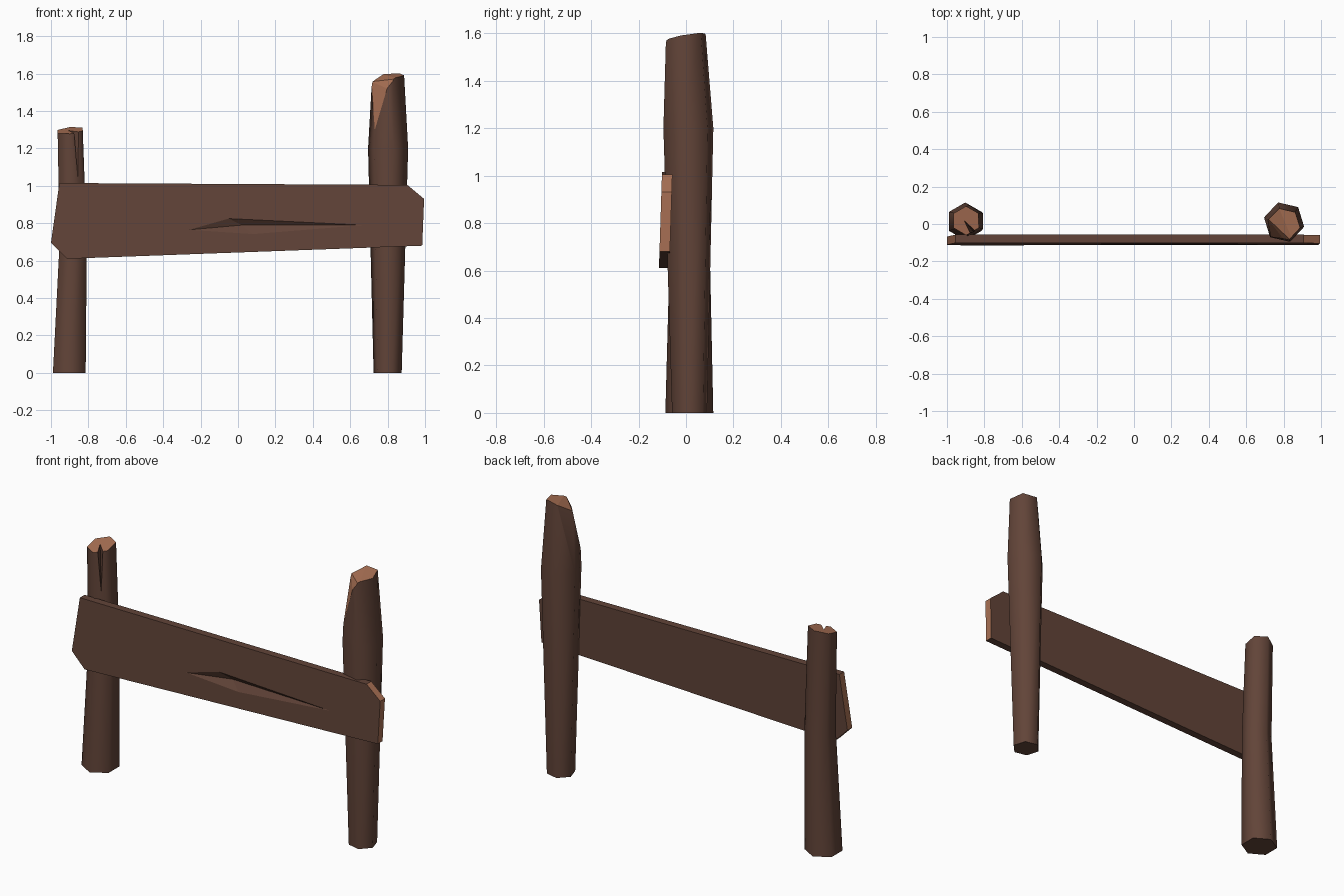
import bpy, bmesh, math
from mathutils import Vector

if "Cube" in bpy.data.objects:
    bpy.data.objects.remove(bpy.data.objects["Cube"])


def material(name, rgb):
    m = bpy.data.materials.new(name)
    m.diffuse_color = (*rgb, 1)
    m.use_nodes = True
    m.node_tree.nodes["Principled BSDF"].inputs["Base Color"].default_value = m.diffuse_color
    return m


BARK = material("dark brown wood", (0.122, 0.058, 0.040))
CUT = material("pale cut wood", (0.402, 0.165, 0.090))


def finish(bm, name):
    bmesh.ops.recalc_face_normals(bm, faces=bm.faces)
    for e in bm.edges:
        e.smooth = all(f.smooth for f in e.link_faces)
    me = bpy.data.meshes.new(name)
    bm.to_mesh(me)
    bm.free()
    me.materials.append(BARK)
    me.materials.append(CUT)
    ob = bpy.data.objects.new(name, me)
    bpy.context.collection.objects.link(ob)
    return ob


def post(name, turn, rings, cuts):
    """Six-sided log lofted through (x, y, z, radius) rings, trimmed by planes."""
    bm = bmesh.new()
    loops = [[bm.verts.new((x + r * math.cos(math.radians(turn + 60 * i)),
                            y + r * math.sin(math.radians(turn + 60 * i)), z))
              for i in range(6)] for x, y, z, r in rings]
    bm.faces.new(loops[0][::-1])
    bm.faces.new(loops[-1])
    for a, b in zip(loops, loops[1:]):
        for i in range(6):
            j = (i + 1) % 6
            bm.faces.new((a[i], a[j], b[j], b[i])).smooth = True
    for p, q, r in cuts:
        p, q, r = Vector(p), Vector(q), Vector(r)
        n = (q - p).cross(r - p).normalized()
        if n.z < 0:
            n.negate()
        bmesh.ops.bisect_plane(bm, geom=bm.verts[:] + bm.edges[:] + bm.faces[:],
                               plane_co=p, plane_no=n, clear_outer=True)
        rim = [e for e in bm.edges if e.is_boundary]
        for f in bmesh.ops.holes_fill(bm, edges=rim, sides=0)["faces"]:
            f.material_index = 1
            f.smooth = False
    return finish(bm, name)


# short post with a sloping sawn top
short_post = post("short_post", 30,
                  [(-0.902, 0.014, 0, 0.101), (-0.881, 0.016, 0.7, 0.084),
                   (-0.899, 0.018, 1.36, 0.077)],
                  [((-0.9, 0.09, 1.313), (-0.9, -0.06, 1.278), (-0.965, 0.018, 1.29))])

# tall post, its front left corner hewn away in facets
B, L = (0.775, 0.085, 1.597), (0.714, 0.03, 1.557)
P, Q = (0.789, -0.068, 1.524), (0.826, -0.076, 1.57)
post("tall_post", 107,
     [(0.8, 0.015, 0, 0.077), (0.8025, 0.01, 1.2, 0.11), (0.803, -0.002, 1.65, 0.084)],
     [(B, (0.885, -0.01, 1.592), (0.826, -0.076, 1.575)),
      (B, L, (0.80, -0.075, 1.56)),
      (P, L, Q),
      ((0.73, -0.067, 1.3), L, P)])

# split in the short post: a wedge tapering downwards
bm = bmesh.new()
v = [bm.verts.new(c) for c in ((-0.918, 0.032, 1.34), (-0.859, -0.096, 1.34),
                               (-0.811, -0.072, 1.34), (-0.842, -0.062, 0.98))]
for t in ((0, 1, 2), (0, 1, 3), (1, 2, 3), (2, 0, 3)):
    bm.faces.new([v[i] for i in t])
wedge = finish(bm, "split_cutter")
wedge.hide_render = True
wedge.display_type = 'WIRE'
mod = short_post.modifiers.new("split", 'BOOLEAN')
mod.operation = 'DIFFERENCE'
mod.solver = 'EXACT'
mod.object = wedge

# board, leaning slightly, with pale ends and a gouge in its front
outline = [(-0.955, 1.015), (0.905, 1.005), (0.995, 0.93),
           (0.985, 0.68), (-0.915, 0.61), (-1.0, 0.695)]


def front_y(z):
    return -0.114 + (z - 0.61) * 0.032


bm = bmesh.new()
fr = [bm.verts.new((x, front_y(z), z)) for x, z in outline]
bk = [bm.verts.new((x, front_y(z) + 0.044, z)) for x, z in outline]
bm.faces.new(bk)
for i in range(6):
    j = (i + 1) % 6
    side = bm.faces.new((fr[i], fr[j], bk[j], bk[i]))
    side.material_index = 0 if i in (0, 3) else 1
left, top, right, low = [bm.verts.new((x, front_y(z), z)) for x, z in
                         ((-0.26, 0.765), (-0.05, 0.825), (0.67, 0.79), (0.08, 0.742))]
deep = bm.verts.new((0.02, front_y(0.79) + 0.028, 0.79))
bm.faces.new((fr[5], fr[0], fr[1], fr[2], right, top, left))
bm.faces.new((fr[2], fr[3], fr[4], fr[5], left, low, right))
for a, b in ((left, top), (top, right), (right, low), (low, left)):
    bm.faces.new((a, b, deep))
finish(bm, "board")
